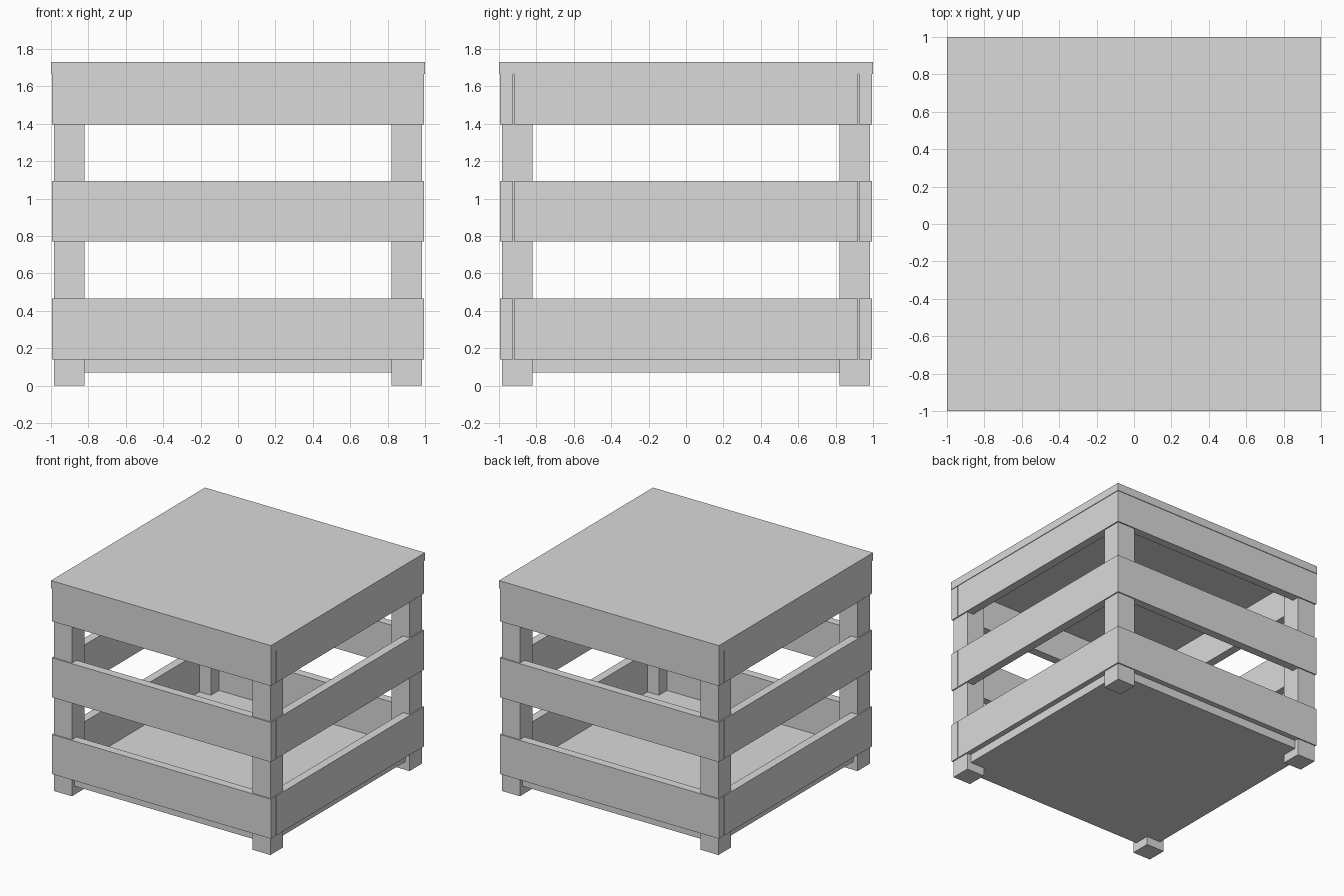
import bpy
import bmesh
from mathutils import Vector

default_cube = bpy.data.objects.get("Cube")
if default_cube:
    bpy.data.objects.remove(default_cube, do_unlink=True)

# Single plain grey finish
GREY = (0.7, 0.7, 0.7, 1.0)
grey = bpy.data.materials.new("light_grey")
grey.use_nodes = True
grey.diffuse_color = GREY
grey.node_tree.nodes["Principled BSDF"].inputs["Base Color"].default_value = GREY


def box(name, low, high):
    """Axis-aligned flat-shaded box between two corners."""
    low, high = Vector(low), Vector(high)
    mesh = bpy.data.meshes.new(name)
    bm = bmesh.new()
    bmesh.ops.create_cube(bm, size=1)
    bmesh.ops.scale(bm, vec=high - low, verts=bm.verts)
    bmesh.ops.translate(bm, vec=(low + high) / 2, verts=bm.verts)
    bm.to_mesh(mesh)
    bm.free()
    mesh.materials.append(grey)
    obj = bpy.data.objects.new(name, mesh)
    bpy.context.collection.objects.link(obj)
    return obj


LID_BOTTOM = 1.665
POST_IN, POST_OUT = 0.82, 0.985
SLAT_IN, SLAT_OUT = 0.925, 0.995
SIDE_END = 0.92          # side slats stop just short of the front and back ones
SLAT_HEIGHTS = {"lower": (0.14, 0.465), "middle": (0.77, 1.095), "upper": (1.395, LID_BOTTOM)}

# Lid and floor panel
box("lid", (-1, -1, LID_BOTTOM), (1, 1, 1.73))
box("floor_panel", (-0.95, -0.95, 0.07), (0.95, 0.95, 0.14))

# Corner posts
for x_name, sx in (("left", 1), ("right", -1)):
    for y_name, sy in (("front", -1), ("back", 1)):
        xs = sorted((sx * POST_IN, sx * POST_OUT))
        ys = sorted((sy * POST_IN, sy * POST_OUT))
        box(f"{y_name}_{x_name}_post", (xs[0], ys[0], 0), (xs[1], ys[1], LID_BOTTOM))

# Three rows of slats on all four sides
for row, (z0, z1) in SLAT_HEIGHTS.items():
    for name, s in (("front", -1), ("back", 1)):
        a, b = sorted((s * SLAT_IN, s * SLAT_OUT))
        box(f"{name}_{row}_slat", (-SLAT_OUT, a, z0), (SLAT_OUT, b, z1))
    for name, s in (("right", -1), ("left", 1)):
        a, b = sorted((s * SLAT_IN, s * SLAT_OUT))
        box(f"{name}_{row}_slat", (a, -SIDE_END, z0), (b, SIDE_END, z1))
